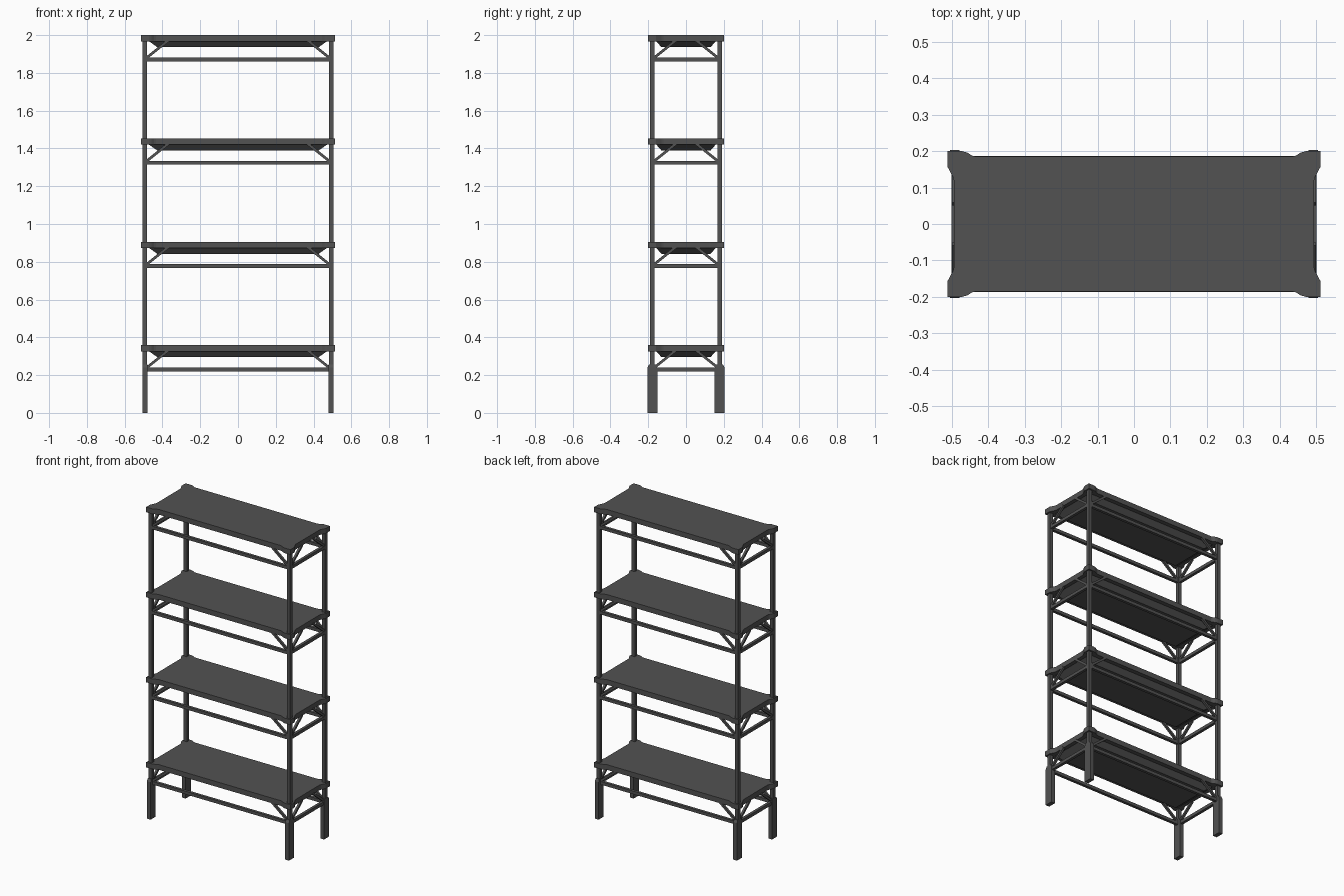
import bpy, bmesh
from mathutils import Vector

if "Cube" in bpy.data.objects:
    bpy.data.objects.remove(bpy.data.objects["Cube"])

mat = bpy.data.materials.new("dark grey metal")
mat.diffuse_color = (0.085, 0.085, 0.085, 1)
mat.use_nodes = True
mat.node_tree.nodes["Principled BSDF"].inputs["Base Color"].default_value = mat.diffuse_color


def finish(bm, name):
    bmesh.ops.recalc_face_normals(bm, faces=bm.faces)
    me = bpy.data.meshes.new(name)
    bm.to_mesh(me)
    bm.free()
    me.materials.append(mat)
    ob = bpy.data.objects.new(name, me)
    bpy.context.collection.objects.link(ob)
    return ob


def loft(name, rings):
    """Join rings of points with quads and cap both ends."""
    bm = bmesh.new()
    loops = [[bm.verts.new(p) for p in ring] for ring in rings]
    n = len(loops[0])
    for a, b in zip(loops, loops[1:]):
        for i in range(n):
            bm.faces.new((a[i], a[(i + 1) % n], b[(i + 1) % n], b[i]))
    bm.faces.new(loops[0])
    bm.faces.new(loops[-1])
    return finish(bm, name)


def rect(x, y, hx, hy, z):
    return [(x - hx, y - hy, z), (x + hx, y - hy, z), (x + hx, y + hy, z), (x - hx, y + hy, z)]


def box(name, x, y, hx, hy, z0, z1):
    return loft(name, [rect(x, y, hx, hy, z0), rect(x, y, hx, hy, z1)])


def strut(name, a, b, side, w, t):
    """Bar from a to b; w is its width along side, t its thickness."""
    a, b, s = Vector(a), Vector(b), Vector(side)
    u = (b - a).normalized().cross(s) * t / 2
    s = s * w / 2
    return loft(name, [[p - s - u, p + s - u, p + s + u, p - s + u] for p in (a, b)])


PX, PY = 0.4925, 0.178          # post centre lines
TOPS = [2.0, 1.453, 0.906, 0.359]
CORNERS = [(sx, sy) for sx in (-1, 1) for sy in (-1, 1)]

# posts and wide feet with tapered tops
for sx, sy in CORNERS:
    x, y = sx * PX, sy * PY
    box("post", x, y, 0.012, 0.012, 0.0, 1.975)
    loft("foot", [rect(x, y, 0.0135, 0.026, 0), rect(x, y, 0.0135, 0.026, 0.24),
                  rect(x, y, 0.0125, 0.017, 0.257)])

# shelf outline with flared corners, one quadrant mirrored to four
quad = [(0.495, 0.12), (0.498, 0.13), (0.513, 0.158), (0.513, 0.2),
        (0.472, 0.2), (0.458, 0.196), (0.445, 0.188), (0.435, 0.185)]
outline = (quad + [(-x, y) for x, y in reversed(quad)]
           + [(-x, -y) for x, y in quad] + [(x, -y) for x, y in reversed(quad)])

for top in TOPS:
    low = top - 0.033
    rail = top - 0.129
    loft("shelf_slab", [[(x, y, z) for x, y in outline] for z in (low, top)])
    # tapered stiffener under the shelf
    loft("shelf_underside", [rect(0, 0, 0.427, 0.13, top - 0.064),
                             rect(0, 0, 0.472, 0.158, low + 0.001)])
    # lower rails
    for s in (-1, 1):
        box("long_rail", 0, s * PY, PX, 0.009, rail - 0.01, rail + 0.01)
        box("end_rail", s * PX, 0, 0.009, PY, rail - 0.01, rail + 0.01)
    # corner braces
    for sx, sy in CORNERS:
        strut("long_brace", (sx * 0.485, sy * PY, rail + 0.008),
              (sx * 0.37, sy * PY, low + 0.004), (0, 1, 0), 0.014, 0.014)
        strut("end_brace", (sx * PX, sy * 0.17, rail + 0.008),
              (sx * PX, sy * 0.055, low + 0.004), (1, 0, 0), 0.014, 0.014)
